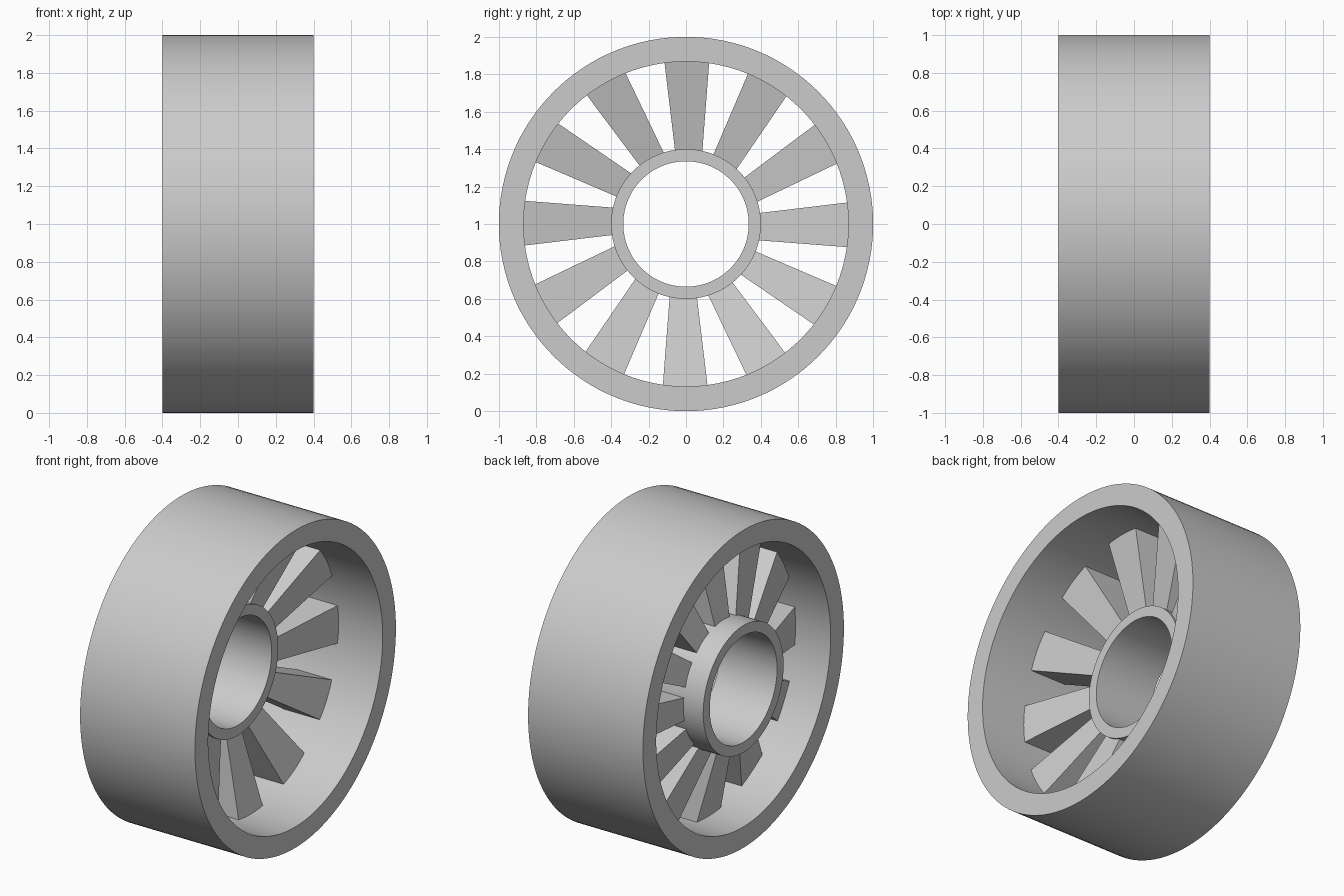
import bpy
import bmesh
from math import cos, sin, pi, tau, radians
from mathutils import Matrix, Vector

if "Cube" in bpy.data.objects:
    bpy.data.objects.remove(bpy.data.objects["Cube"], do_unlink=True)

AXLE = Vector((0, 0, 1))
SEGMENTS = 128
SPOKES = 12

# Single plain grey
grey = bpy.data.materials.new("plain grey")
grey.use_nodes = True
colour = (0.6, 0.6, 0.6, 1)
grey.diffuse_color = colour
grey.node_tree.nodes["Principled BSDF"].inputs["Base Color"].default_value = colour


def finish(bm, name):
    bmesh.ops.recalc_face_normals(bm, faces=bm.faces)
    mesh = bpy.data.meshes.new(name)
    bm.to_mesh(mesh)
    bm.free()
    mesh.materials.append(grey)
    obj = bpy.data.objects.new(name, mesh)
    bpy.context.collection.objects.link(obj)
    obj.location = AXLE
    return obj


def tube(name, inner, outer, x0, x1):
    """Ring around the x axis, spun from a rectangular section."""
    bm = bmesh.new()
    section = [(x0, inner), (x1, inner), (x1, outer), (x0, outer)]
    verts = [bm.verts.new((x, r, 0)) for x, r in section]
    edges = [bm.edges.new((verts[i], verts[(i + 1) % 4])) for i in range(4)]
    bmesh.ops.spin(bm, geom=verts + edges, cent=(0, 0, 0), axis=(1, 0, 0),
                   angle=tau, steps=SEGMENTS, use_merge=True)
    bmesh.ops.remove_doubles(bm, verts=bm.verts, dist=1e-5)
    obj = finish(bm, name)
    bpy.ops.object.select_all(action="DESELECT")
    obj.select_set(True)
    bpy.context.view_layer.objects.active = obj
    bpy.ops.object.shade_smooth_by_angle(angle=radians(30))
    return obj


def spoke(index):
    """Tapered bar, leaning forward from the hub to the rim."""
    bm = bmesh.new()
    # Radius, back, front, sideways centre, half width
    ends = [(0.37, -0.268, -0.022, 0.015, 0.071),
            (0.88, -0.152, 0.096, 0.004, 0.121)]
    loops = []
    for r, back, front, mid, half in ends:
        corners = [(back, mid - half), (front, mid - half),
                   (front, mid + half), (back, mid + half)]
        loops.append([bm.verts.new((x, y, r)) for x, y in corners])
    for loop in loops:
        bm.faces.new(loop)
    for i in range(4):
        j = (i + 1) % 4
        bm.faces.new((loops[0][i], loops[0][j], loops[1][j], loops[1][i]))
    turn = Matrix.Rotation(tau * index / SPOKES, 4, "X")
    bmesh.ops.transform(bm, matrix=turn, verts=bm.verts)
    finish(bm, f"spoke_{index + 1}")


# Wide outer rim, and a hub set flush with the -x side
tube("rim", 0.868, 1.0, -0.4, 0.4)
tube("hub", 0.335, 0.4, -0.4, 0.0)

# Spokes
for n in range(SPOKES):
    spoke(n)
